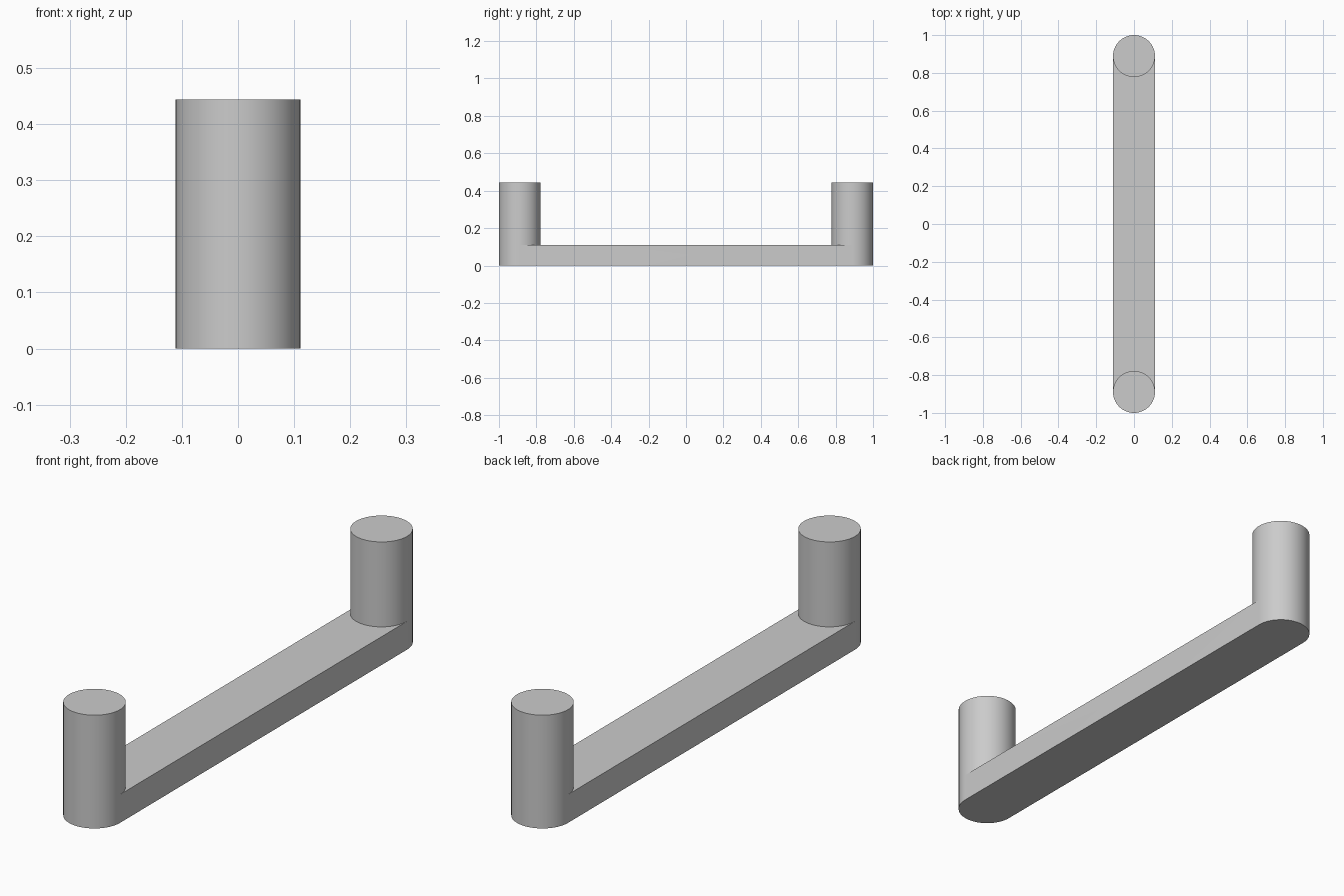
import bpy, bmesh, math

cube = bpy.data.objects.get("Cube")
if cube:
    bpy.data.objects.remove(cube, do_unlink=True)

RADIUS, END_Y = 0.111, 0.889
BAR_TOP, POST_TOP = 0.111, 0.444
HALF = 32  # segments per half circle

grey = bpy.data.materials.new("grey")
grey.use_nodes = True
colour = (0.6, 0.6, 0.6, 1)
grey.diffuse_color = colour
grey.node_tree.nodes["Principled BSDF"].inputs["Base Color"].default_value = colour

bm = bmesh.new()


def ring(y, z, start, count):
    """Points along a circle at one end of the handle."""
    return [bm.verts.new((RADIUS * math.cos(math.pi * i / HALF),
                          y + RADIUS * math.sin(math.pi * i / HALF), z))
            for i in range(start, start + count)]


def walls(lower, upper):
    """Closed band of side faces between two outlines."""
    n = len(lower)
    for i in range(n):
        j = (i + 1) % n
        bm.faces.new((lower[i], lower[j], upper[j], upper[i]))


# Posts above the bar
back_base = ring(END_Y, BAR_TOP, 0, 2 * HALF)
front_base = ring(-END_Y, BAR_TOP, 0, 2 * HALF)
for y, base in ((END_Y, back_base), (-END_Y, front_base)):
    top = ring(y, POST_TOP, 0, 2 * HALF)
    walls(base, top)
    bm.faces.new(top)

# Round-ended bar: underside, sides, and top between the posts
under = ring(END_Y, 0, 0, HALF + 1) + ring(-END_Y, 0, HALF, HALF + 1)
rim = back_base[:HALF + 1] + front_base[HALF:] + front_base[:1]
walls(under, rim)
bm.faces.new(under)
bm.faces.new(back_base[HALF:] + back_base[:1] + front_base[:HALF + 1])

bmesh.ops.recalc_face_normals(bm, faces=bm.faces[:])
mesh = bpy.data.meshes.new("pull_handle")
bm.to_mesh(mesh)
bm.free()
mesh.materials.append(grey)
handle = bpy.data.objects.new("pull_handle", mesh)
bpy.context.collection.objects.link(handle)

bpy.context.view_layer.objects.active = handle
handle.select_set(True)
bpy.ops.object.shade_smooth_by_angle(angle=math.radians(30))
